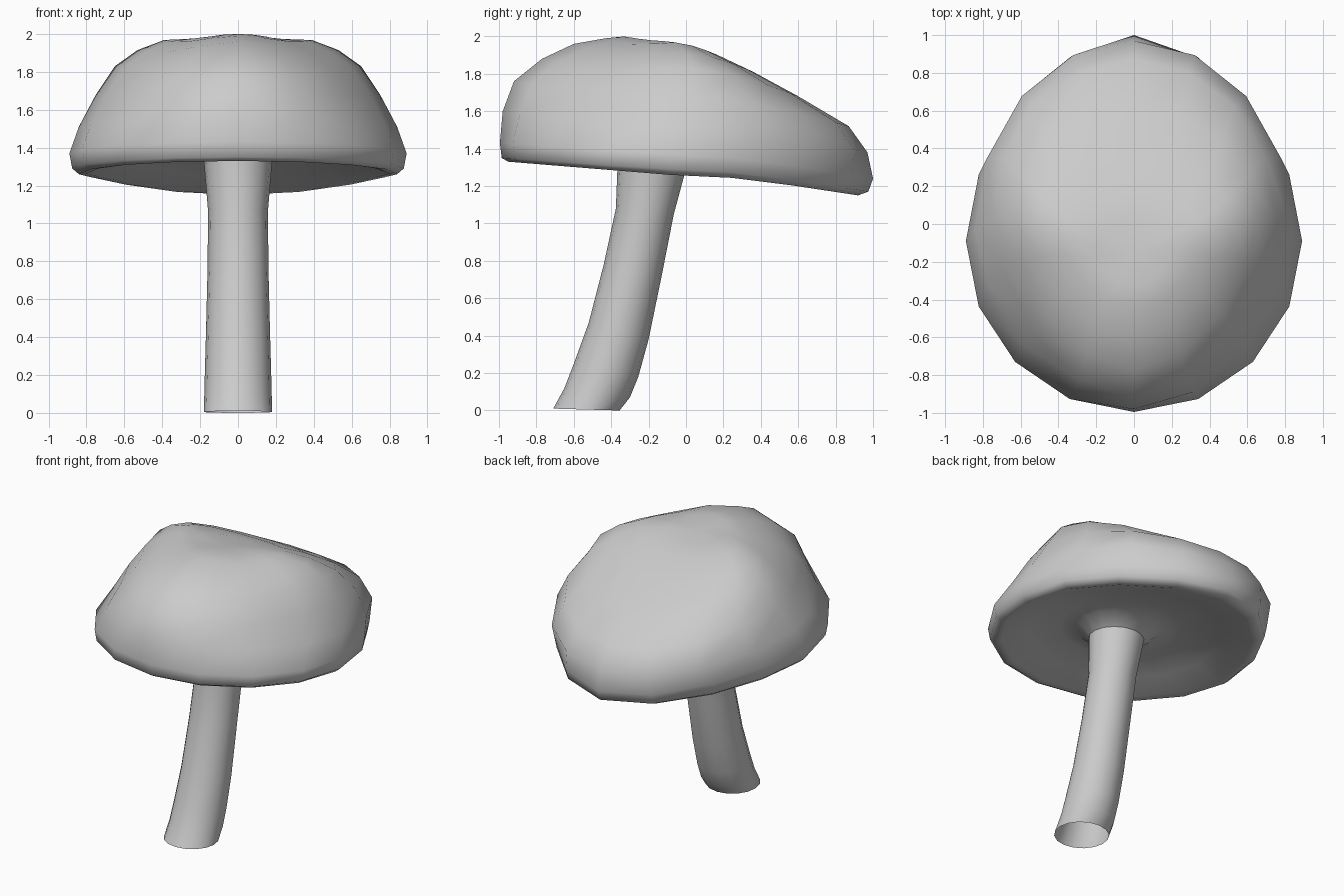
import bpy, bmesh
from math import sin, cos, pi

if "Cube" in bpy.data.objects:
    bpy.data.objects.remove(bpy.data.objects["Cube"])

SIDES = 16


def rim_ring(w, yf, zf, ym, zm, yb, zb):
    """Ring through front, middle and back points, drawn out to a blunt point at the back."""
    pts = []
    for i in range(SIDES):
        t = 2 * pi * i / SIDES
        c = cos(t)
        y = ym + (ym - yf) * c + max(c, 0) ** 4 * (yb + yf - 2 * ym)
        z = zm + (zb - zm) * c * c if c > 0 else zm + (zf - zm) * -c
        pts.append((w * sin(t), y, z))
    return pts


def dome_ring(w, yf, zf, ym, zm, yb, zb, sag=0.0):
    """Dome ring with a narrow front, its front corners lowered by sag."""
    pts = []
    for i in range(SIDES):
        t = 2 * pi * i / SIDES
        c, a = cos(t), abs(cos(t))
        if c > 0:
            y, z = ym + (yb - ym) * a, zm + (zb - zm) * a ** 1.5
        else:
            y = ym + (yf - ym) * a ** 1.3
            z = zm + (zf - zm) * a * a - sag * sin(2 * t) ** 2
        pts.append((w * sin(t), y, z))
    return pts


def stem_ring(w, yf, zf, yb, zb):
    ts = [2 * pi * i / SIDES for i in range(SIDES)]
    return [(w * sin(t), (yf + yb) / 2 + (yb - yf) / 2 * cos(t),
             (zf + zb) / 2 + (zb - zf) / 2 * cos(t)) for t in ts]


def loft(name, rings, tip=None):
    bm = bmesh.new()
    loops = [[bm.verts.new(p) for p in r] for r in rings]
    for a, b in zip(loops, loops[1:]):
        for i in range(SIDES):
            j = (i + 1) % SIDES
            bm.faces.new((a[j], a[i], b[i], b[j]))
    if tip:
        v = bm.verts.new(tip)
        top = loops[-1]
        for i in range(SIDES):
            bm.faces.new((top[(i + 1) % SIDES], top[i], v))
    for f in bm.faces:
        f.smooth = True
    me = bpy.data.meshes.new(name)
    bm.to_mesh(me)
    bm.free()
    ob = bpy.data.objects.new(name, me)
    bpy.context.collection.objects.link(ob)
    return ob


neck = stem_ring(0.18, -0.365, 1.34, 0.005, 1.31)

# cap: underside flare, rim, dome with a shallow dent on top
loft("cap", [
    neck,
    rim_ring(0.27, -0.44, 1.40, -0.16, 1.39, 0.11, 1.36),
    rim_ring(0.40, -0.54, 1.41, -0.13, 1.39, 0.30, 1.34),
    rim_ring(0.62, -0.74, 1.38, -0.10, 1.33, 0.64, 1.25),
    rim_ring(0.80, -0.91, 1.335, -0.09, 1.262, 0.87, 1.16),
    rim_ring(0.84, -0.95, 1.33, -0.09, 1.26, 0.92, 1.15),
    rim_ring(0.875, -0.985, 1.35, -0.09, 1.29, 0.975, 1.17),
    rim_ring(0.89, -0.995, 1.43, -0.09, 1.37, 1.0, 1.24),
    dome_ring(0.84, -0.98, 1.60, -0.03, 1.51, 0.97, 1.38),
    dome_ring(0.75, -0.92, 1.76, 0.03, 1.68, 0.87, 1.52, 0.01),
    dome_ring(0.65, -0.77, 1.88, 0.04, 1.83, 0.60, 1.68, 0.025),
    dome_ring(0.53, -0.60, 1.96, 0.0, 1.915, 0.36, 1.81, 0.035),
    dome_ring(0.39, -0.43, 1.99, -0.06, 1.968, 0.17, 1.90, 0.02),
    dome_ring(0.20, -0.33, 2.0, -0.12, 1.975, 0.02, 1.95),
], tip=(0, -0.15, 1.96))

# curved stem, open at the foot
loft("stem", [
    stem_ring(0.18, -0.71, 0.01, -0.355, 0.0),
    stem_ring(0.178, -0.65, 0.12, -0.30, 0.07),
    stem_ring(0.175, -0.60, 0.25, -0.255, 0.18),
    stem_ring(0.169, -0.52, 0.47, -0.20, 0.38),
    stem_ring(0.161, -0.44, 0.78, -0.13, 0.72),
    stem_ring(0.158, -0.375, 1.08, -0.065, 1.05),
    neck,
])
